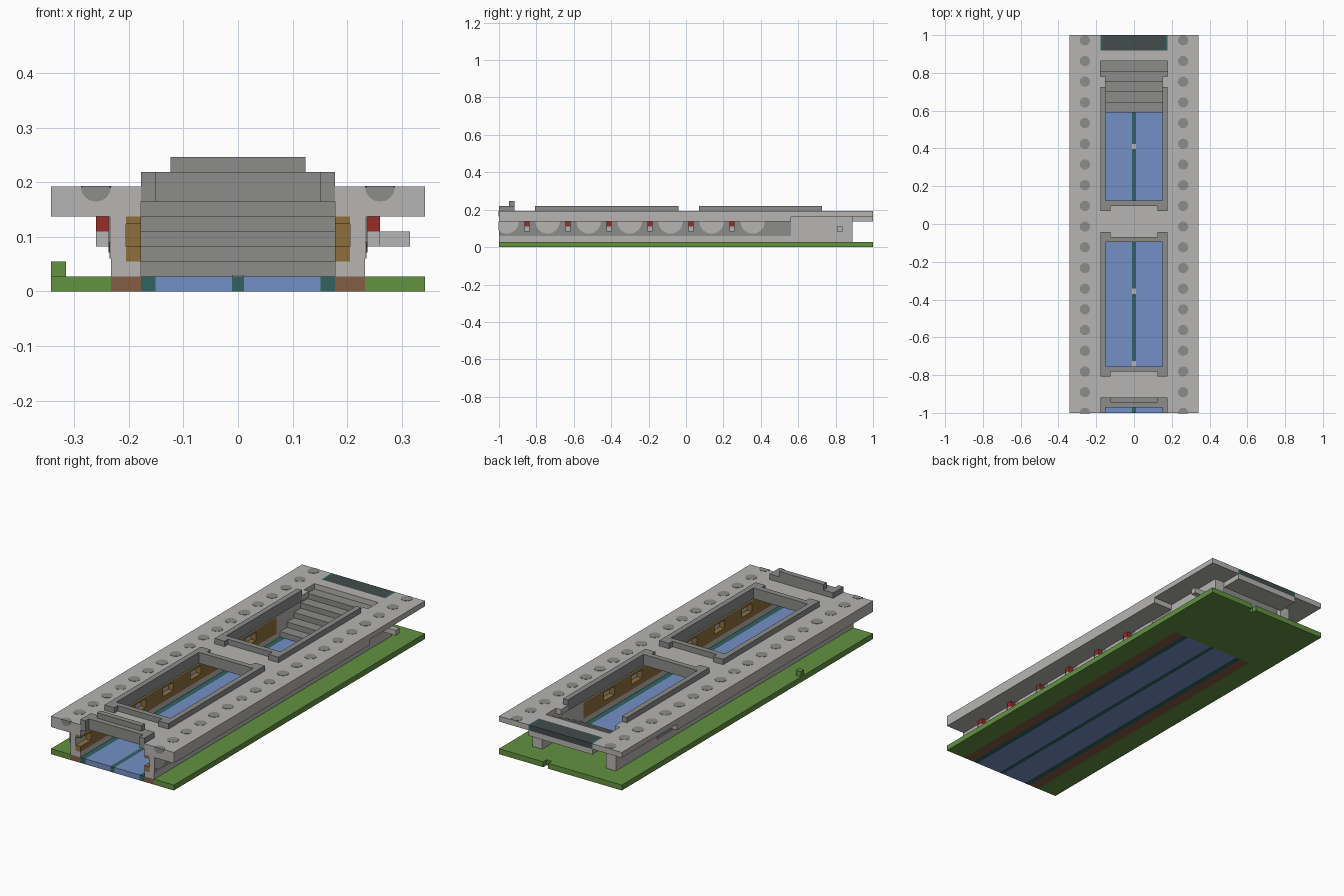
import bpy, bmesh
from math import pi
from mathutils import Matrix, Vector

cube = bpy.data.objects.get("Cube")
if cube:
    bpy.data.objects.remove(cube, do_unlink=True)

U = 2 / 73      # one building block
LEN = 73        # blocks along y


def material(name, rgb):
    lin = [(c / 255 / 12.92) if c < 11 else ((c / 255 + 0.055) / 1.055) ** 2.4 for c in rgb]
    m = bpy.data.materials.new(name)
    m.use_nodes = True
    m.diffuse_color = (*lin, 1)
    m.node_tree.nodes["Principled BSDF"].inputs["Base Color"].default_value = (*lin, 1)
    return m


LIGHT = material("light stone", (183, 181, 179))
DARK = material("dark stone", (140, 140, 139))
GREEN = material("grass", (98, 146, 64))
WATER = material("water blue", (116, 144, 198))
TEAL = material("teal", (48, 98, 96))
WOOD = material("wood", (142, 110, 62))
SOIL = material("soil brown", (130, 93, 70))
RED = material("lamp red", (150, 44, 44))
SLATE = material("dark slate", (66, 76, 76))


def finish(name, mat, bm):
    for v in bm.verts:
        v.co = Vector((v.co.x, v.co.y - LEN / 2, v.co.z)) * U
    bmesh.ops.recalc_face_normals(bm, faces=bm.faces)
    mesh = bpy.data.meshes.new(name)
    bm.to_mesh(mesh)
    bm.free()
    mesh.materials.append(mat)
    ob = bpy.data.objects.new(name, mesh)
    bpy.context.collection.objects.link(ob)


def boxes(name, mat, items, mirror=True):
    """Boxes given as x0, x1, y0, y1, z0, z1 in blocks, optionally on both sides."""
    bm = bmesh.new()
    for x0, x1, y0, y1, z0, z1 in items:
        for s in ((1, -1) if mirror else (1,)):
            mid = Vector((s * (x0 + x1), y0 + y1, z0 + z1)) / 2
            size = Matrix.Diagonal((x1 - x0, y1 - y0, z1 - z0, 1))
            bmesh.ops.create_cube(bm, size=1, matrix=Matrix.Translation(mid) @ size)
    finish(name, mat, bm)


def discs(name, mat, centres, radius, axis, thick, top):
    """Thin round plates on both sides, cut off at the model's front and at height top."""
    turn = {"X": Matrix.Rotation(pi / 2, 4, "Y"), "Y": Matrix.Rotation(pi / 2, 4, "X"),
            "Z": Matrix.Identity(4)}[axis]
    bm = bmesh.new()
    for x, y, z in centres:
        for s in (1, -1):
            bmesh.ops.create_cone(bm, cap_ends=True, segments=16, radius1=radius,
                                  radius2=radius, depth=thick,
                                  matrix=Matrix.Translation((s * x, y, z)) @ turn)
    for v in bm.verts:
        v.co.y = max(v.co.y, -thick)
        v.co.z = min(v.co.z, top)
    finish(name, mat, bm)


# Ground and canal bed
END = 58
boxes("grass_banks", GREEN, [(8.5, 12.5, 0, LEN, 0, 1)])
boxes("grass_back", GREEN, [(-8.5, 8.5, END, 72, 0, 1), (-8.5, 2.5, 72, LEN, 0, 1),
                            (3.5, 8.5, 72, LEN, 0, 1), (-12.5, -11.5, 20, 21, 1, 2)], False)
boxes("soil_strips", SOIL, [(6.5, 8.5, 0, END, 0, 1)])
boxes("water", WATER, [(0.4, 5.5, 0, END, 0, 1)])
boxes("water_edges", TEAL, [(5.5, 6.5, 0, END, 0, 1)])
boxes("water_centre_line", TEAL, [(-0.4, 0.4, 0, END, 0, 1)], False)
boxes("water_markers", LIGHT, [(-0.4, 0.4, y, y + 1, 1, 1.1) for y in (9, 23, 51)], False)

# Canal walls with wooden window panels
boxes("wall_base", LIGHT, [(6.5, 8.5, 0, 57, 1, 2)])
boxes("outer_wall", LIGHT, [(7.5, 8.5, 0, 57, 2, 5)])
panels = []
for k in range(7):
    y = 8 * k
    panels += [(6.5, 7.5, y, y + 3, 2, 3), (6.5, 7.5, y, y + 3, 4.5, 5),
               (6.5, 7.5, y + 3, y + 8, 2, 5)]
boxes("window_panels", WOOD, panels + [(6.5, 7.5, 56, 57, 2, 5)])
boxes("outer_band", DARK, [(8.5, 8.6, 0, 57, 2.2, 5)])
discs("arch_plates", LIGHT, [(8.6, 8 * k + 1.5, 5) for k in range(7)], 2.4, "X", 0.12, 5)

# Lamps on brackets
lamps = range(5, 46, 8)
boxes("lamps", RED, [(8.5, 9.5, y, y + 1, 4, 5) for y in lamps])
boxes("lamp_brackets", LIGHT, [(8.5, 9.5, y, y + 1, 3, 4) for y in lamps])

# Stair housing and stairs
boxes("stair_housing", LIGHT, [(6.5, 8.5, 57, 69, 1, 6)])
boxes("side_peg", LIGHT, [(8.5, 11.5, 66, 67, 3, 4)], False)
steps = []
for i in range(5):
    w = 6.5
    steps.append((-w, w, END + 2 * i, END + 2 * i + 2, max(1, i), i + 2))
boxes("stairs", DARK, steps, False)

# Upper deck
boxes("deck_sides", LIGHT, [(6.5, 12.5, 0, 57, 5, 7), (6.5, 12.5, 57, LEN, 6, 7),
                            (5.5, 6.5, 63, 65, 6, 7)])
boxes("deck_crossings", LIGHT, [(-6.5, 6.5, 2, 8, 6, 7), (-6.5, 6.5, 34, 40, 6, 7),
                                (-6.5, 6.5, 68, 70, 6, 7), (-6.5, 6.5, 69, LEN, 5, 6)], False)
boxes("back_slab", SLATE, [(-6.1, 6.1, 70, LEN, 6, 7)], False)
boxes("back_slab_ends", TEAL, [(6.1, 6.5, 70, LEN, 6, 7)])
discs("deck_spots", DARK, [(9.5, 4 * k, 7) for k in range(19)], 1, "Z", 0.1, 7.05)
discs("front_spots", DARK, [(9.5, 0, 7)], 1, "Y", 0.1, 7)

# Parapets round the openings
boxes("side_parapets", DARK, [(5.5, 6.5, 0, 2, 6, 8), (5.5, 6.5, 8, 34, 6, 8),
                              (5.5, 6.5, 40, 63, 6, 8)])
boxes("cross_parapets", DARK, [(-5.5, 5.5, y, y + 1, 6, 8) for y in (1, 8, 33, 40)], False)
boxes("parapet_corners", DARK, [(4.5, 6.5, y, y + 1, 7, 8) for y in (2, 7, 34, 39)])
boxes("front_raised_rail", DARK, [(-4.5, 4.5, 2, 3, 7, 9)], False)
